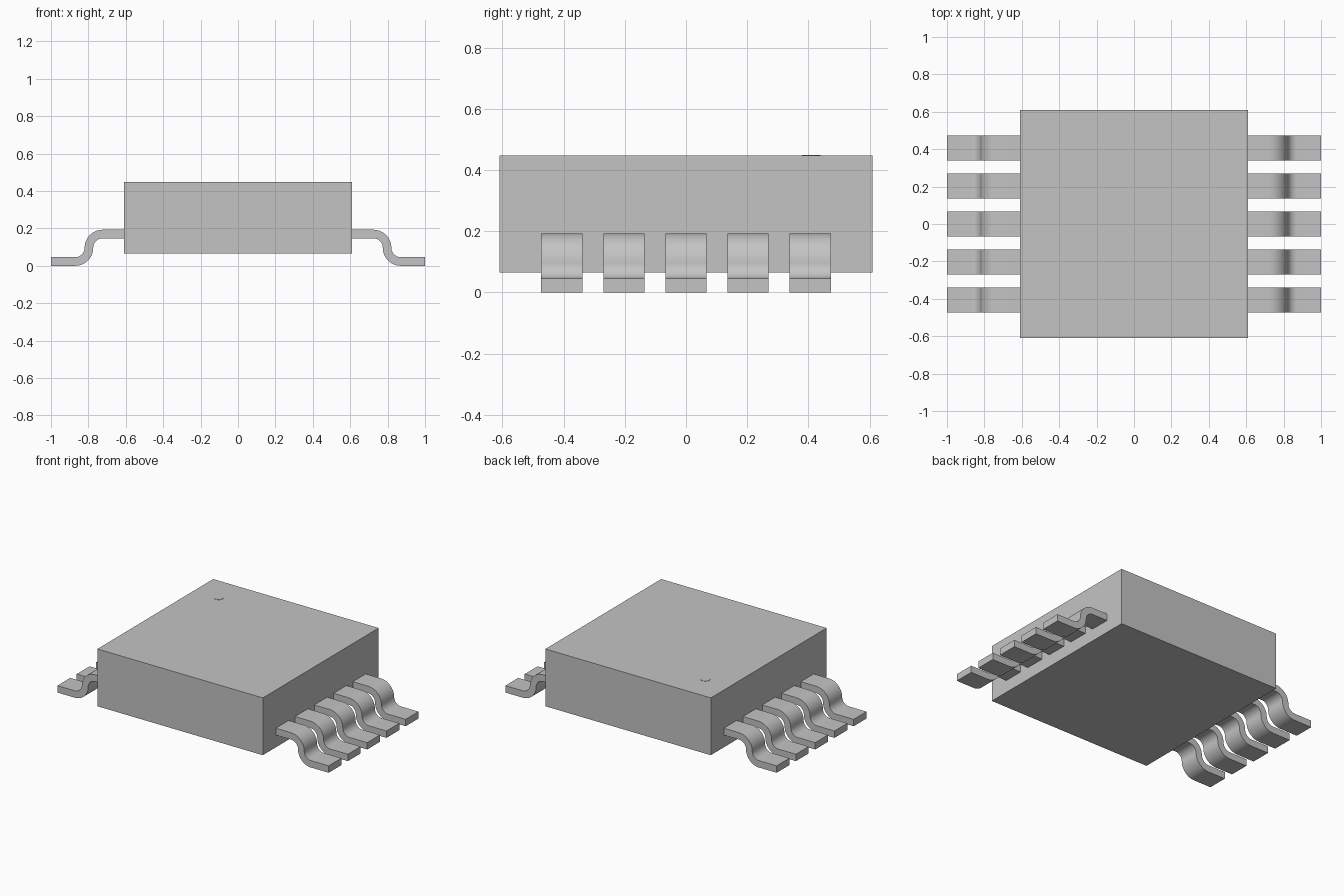
import bpy, bmesh, math

if "Cube" in bpy.data.objects:
    bpy.data.objects.remove(bpy.data.objects["Cube"], do_unlink=True)

grey = bpy.data.materials.new("light_grey")
grey.use_nodes = True
colour = (0.55, 0.55, 0.55, 1)
grey.diffuse_color = colour
grey.node_tree.nodes["Principled BSDF"].inputs["Base Color"].default_value = colour

BODY = 0.61                # half width of the package
BOTTOM, TOP = 0.065, 0.447
LEAD_T, LEAD_W = 0.046, 0.135
PITCH = 0.203
BEND = 0.0735              # centreline radius of both bends
BEND_X = 0.797             # where the lead runs vertically
STEPS = 12


def add_object(name, bm):
    bmesh.ops.recalc_face_normals(bm, faces=bm.faces)
    mesh = bpy.data.meshes.new(name)
    bm.to_mesh(mesh)
    bm.free()
    mesh.materials.append(grey)
    obj = bpy.data.objects.new(name, mesh)
    bpy.context.collection.objects.link(obj)
    return obj


def lead_profile():
    """Closed side outline of a gull-wing lead, as (x, z)."""
    half = LEAD_T / 2
    low, high = half, half + 2 * BEND
    upper, lower = [(BODY - 0.005, high + half)], [(BODY - 0.005, high - half)]
    for i in range(STEPS + 1):             # shoulder bend
        a = math.pi / 2 * (1 - i / STEPS)
        for side, r in ((upper, BEND + half), (lower, BEND - half)):
            side.append((BEND_X - BEND + r * math.cos(a), high - BEND + r * math.sin(a)))
    for i in range(1, STEPS + 1):          # ankle bend
        a = math.pi + math.pi / 2 * i / STEPS
        for side, r in ((upper, BEND - half), (lower, BEND + half)):
            side.append((BEND_X + BEND + r * math.cos(a), low + BEND + r * math.sin(a)))
    upper.append((1, low + half))
    lower.append((1, low - half))
    return upper, lower


def add_lead(name, side, y):
    bm = bmesh.new()
    upper, lower = lead_profile()
    rings = []
    for (ux, uz), (lx, lz) in zip(upper, lower):
        rings.append([bm.verts.new((side * x, y + w * LEAD_W / 2, z))
                      for x, z, w in ((ux, uz, -1), (ux, uz, 1), (lx, lz, 1), (lx, lz, -1))])
    for a, b in zip(rings, rings[1:]):
        for k in range(4):
            n = (k + 1) % 4
            bm.faces.new((a[k], a[n], b[n], b[k]))
    bm.faces.new(rings[0])
    bm.faces.new(rings[-1])
    return add_object(name, bm)


# Package body
bm = bmesh.new()
bmesh.ops.create_cube(bm, size=1)
bmesh.ops.scale(bm, vec=(2 * BODY, 2 * BODY, TOP - BOTTOM), verts=bm.verts)
bmesh.ops.translate(bm, vec=(0, 0, (TOP + BOTTOM) / 2), verts=bm.verts)
add_object("package_body", bm)

# Thin round marker beside the first lead
bm = bmesh.new()
bmesh.ops.create_cone(bm, cap_ends=True, segments=24, radius1=0.03, radius2=0.03, depth=0.004)
bmesh.ops.translate(bm, vec=(-0.43, 0.41, TOP), verts=bm.verts)
smooth = [add_object("first_lead_marker", bm)]

# Five leads on each side
for side, label in ((1, "left"), (-1, "right")):
    for i in range(5):
        smooth.append(add_lead(f"{label}_lead_{i + 1}", side, (i - 2) * PITCH))

# Smooth bends with sharp edges kept
bpy.ops.object.select_all(action='DESELECT')
for obj in smooth:
    obj.select_set(True)
bpy.context.view_layer.objects.active = smooth[0]
bpy.ops.object.shade_smooth_by_angle(angle=math.radians(30))
